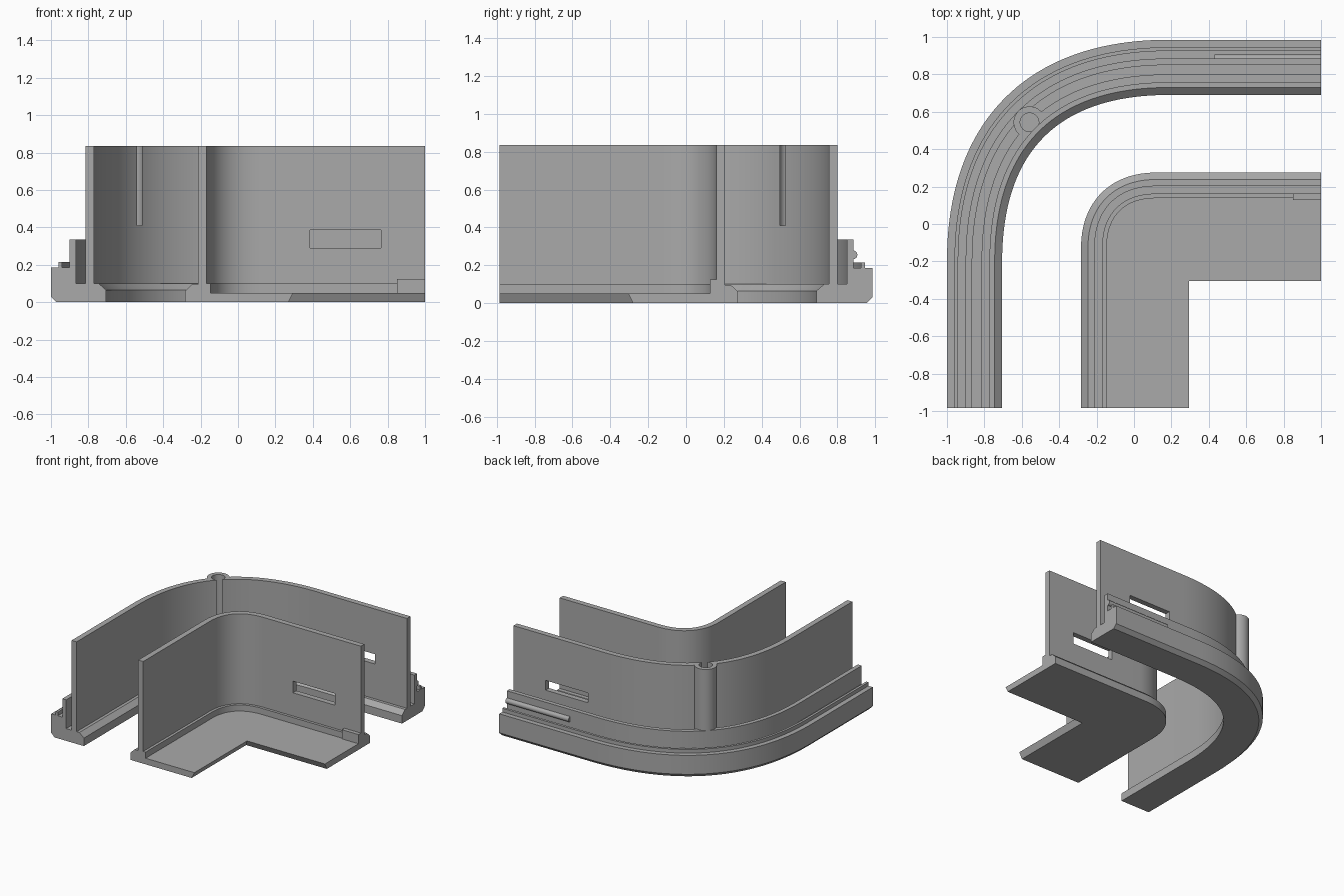
import bpy, bmesh, math
from mathutils import Vector

if "Cube" in bpy.data.objects:
    bpy.data.objects.remove(bpy.data.objects["Cube"])

grey = bpy.data.materials.new("plain_grey")
grey.diffuse_color = (0.4, 0.4, 0.4, 1)
grey.use_nodes = True
grey.node_tree.nodes["Principled BSDF"].inputs["Base Color"].default_value = grey.diffuse_color


def make(name, bm):
    bmesh.ops.recalc_face_normals(bm, faces=bm.faces)
    me = bpy.data.meshes.new(name)
    bm.to_mesh(me)
    bm.free()
    me.materials.append(grey)
    ob = bpy.data.objects.new(name, me)
    bpy.context.collection.objects.link(ob)
    return ob


def corner_path(x, y, size, k, n=40):
    """Straight leg, rounded corner at (x, y), straight leg: list of (point, outward normal)."""
    p = [Vector((x, y - size)), Vector((x, y - size * (1 - k))),
         Vector((x + size * (1 - k), y)), Vector((x + size, y))]
    out = [(Vector((x, -0.985)), Vector((-1, 0)))]
    for i in range(n + 1):
        t = i / n
        s = 1 - t
        pos = s**3 * p[0] + 3*s*s*t * p[1] + 3*s*t*t * p[2] + t**3 * p[3]
        d = (s*s * (p[1] - p[0]) + 2*s*t * (p[2] - p[1]) + t*t * (p[3] - p[2])).normalized()
        out.append((pos, Vector((-d.y, d.x))))
    out.append((Vector((1, y)), Vector((0, 1))))
    return out


def sweep(name, path, profile):
    bm = bmesh.new()
    rings = [[bm.verts.new((*(p + nrm * u), z)) for u, z in profile] for p, nrm in path]
    m = len(profile)
    for a, b in zip(rings, rings[1:]):
        for i in range(m):
            bm.faces.new((a[i], a[(i + 1) % m], b[(i + 1) % m], b[i]))
    bm.faces.new(rings[0])
    bm.faces.new(rings[-1][::-1])
    return make(name, bm)


def prism(name, bottom, top, z0, z1):
    bm = bmesh.new()
    a = [bm.verts.new((*p, z0)) for p in bottom]
    b = [bm.verts.new((*p, z1)) for p in top]
    for i in range(len(a)):
        j = (i + 1) % len(a)
        bm.faces.new((a[i], a[j], b[j], b[i]))
    bm.faces.new(a[::-1])
    bm.faces.new(b)
    return make(name, bm)


def box(name, x0, x1, y0, y1, z0, z1):
    pts = [(x0, y0), (x1, y0), (x1, y1), (x0, y1)]
    return prism(name, pts, pts, z0, z1)


def arc(c, r, a0, a1, n):
    return [(c[0] + r * math.cos(math.radians(a0 + (a1 - a0) * i / n)),
             c[1] + r * math.sin(math.radians(a0 + (a1 - a0) * i / n))) for i in range(n + 1)]


def boolean(ob, other, op):
    mod = ob.modifiers.new(op, 'BOOLEAN')
    mod.object, mod.operation, mod.solver = other, op, 'EXACT'
    bpy.context.view_layer.objects.active = ob
    bpy.ops.object.modifier_apply(modifier=mod.name)
    bpy.data.objects.remove(other)


# Outer curved rail: tall wall, groove, low wall, lip and base
outer_path = corner_path(-0.815, 0.80, 1.0, 0.65)
outer = sweep("outer_rail", outer_path, [
    (0.155, 0), (0.185, 0.03), (0.185, 0.185), (0.145, 0.185), (0.145, 0.215), (0.125, 0.215),
    (0.125, 0.185), (0.085, 0.185), (0.085, 0.335), (0.05, 0.335), (0.05, 0.1), (0, 0.1),
    (0, 0.835), (-0.045, 0.835), (-0.045, 0.1), (-0.07, 0.1), (-0.11, 0.065), (-0.11, 0)])

# Half-round post on the corner, with a hole that just breaks through the wall
c = outer_path[21][0]
half = arc(c, 0.085, 30, 240, 28)
boolean(outer, prism("post", half, half, 0.09, 0.835), 'UNION')
hole = arc(c, 0.05, 0, 348.75, 31)
boolean(outer, prism("post_hole", hole, hole, 0.41, 0.9), 'DIFFERENCE')
boolean(outer, box("outer_slot", 0.325, 0.71, 0.7, 0.82, 0.385, 0.465), 'DIFFERENCE')

# Snap ridge along the low wall
bm = bmesh.new()
ends = [[bm.verts.new((x, y, z)) for y, z in arc((0.883, 0.255), 0.023, 0, 337.5, 15)] for x in (0.43, 1)]
for i in range(16):
    j = (i + 1) % 16
    bm.faces.new((ends[0][i], ends[0][j], ends[1][j], ends[1][i]))
for e in ends:
    bm.faces.new(e)
ridge = make("snap_ridge", bm)

# Inner curved wall with chamfered foot and inside ledge
inner_path = corner_path(-0.213, 0.205, 0.33, 0.62, 24)
inner = sweep("inner_wall", inner_path, [
    (0.07, 0), (0.07, 0.06), (0.033, 0.095), (0, 0.095), (0, 0.835), (-0.045, 0.835),
    (-0.045, 0.1), (-0.067, 0.1), (-0.067, 0)])
boolean(inner, box("inner_slot", 0.385, 0.765, 0.1, 0.27, 0.29, 0.385), 'DIFFERENCE')

# L-shaped floor plate with undercut inner edges
edge = [tuple(p + n * -0.067) for p, n in inner_path]
plate = prism("floor_plate", edge + [(1, -0.28), (0.27, -0.28), (0.27, -0.985)],
              edge + [(1, -0.305), (0.295, -0.305), (0.295, -0.985)], 0, 0.05)

# Small stop at the end of the ledge
stop = box("ledge_stop", 0.85, 1, 0.128, 0.165, 0.04, 0.125)

for ob in (outer, ridge, inner, plate, stop):
    bpy.ops.object.select_all(action='DESELECT')
    ob.select_set(True)
    bpy.context.view_layer.objects.active = ob
    bpy.ops.object.shade_smooth_by_angle(angle=math.radians(30))
